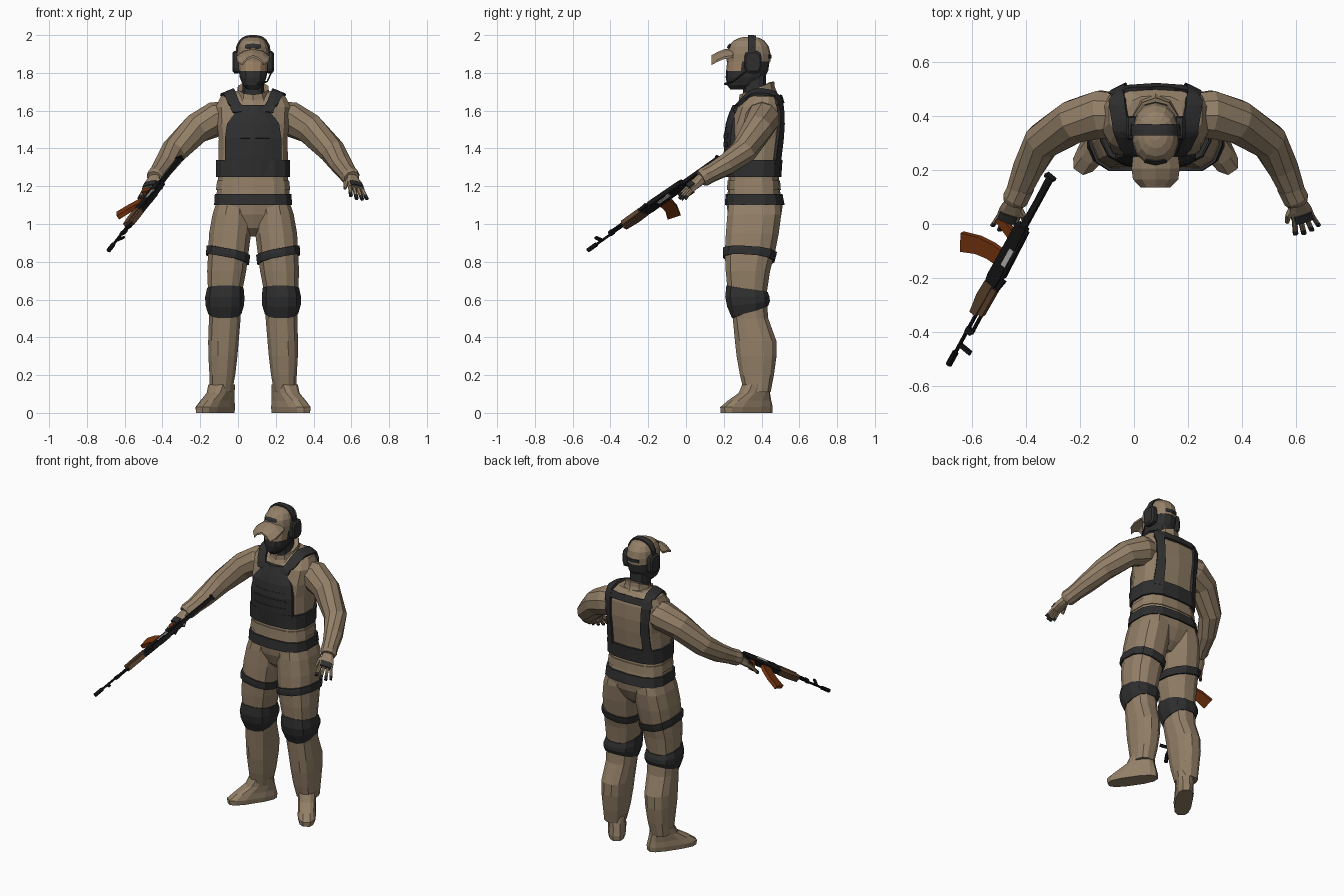
import bpy, bmesh
from math import cos, sin, pi
from mathutils import Vector as V
from mathutils.bvhtree import BVHTree

if "Cube" in bpy.data.objects:
    bpy.data.objects.remove(bpy.data.objects["Cube"])
CX = 0.08  # body centre line


def mat(name, *c):
    m = bpy.data.materials.new(name)
    m.use_nodes = True
    m.diffuse_color = (*c, 1)
    m.node_tree.nodes["Principled BSDF"].inputs["Base Color"].default_value = (*c, 1)
    return m


TAN = mat("tan cloth", .29, .213, .136)
DARK = mat("dark webbing", .028, .028, .028)
SKIN = mat("skin", .33, .22, .13)
BLACK = mat("gun black", .008, .008, .008)
WOOD = mat("brown wood", .12, .062, .03)
ORANGE = mat("orange brown", .19, .037, .005)
STEEL = mat("steel", .5, .5, .5)


def loft(name, rings, m, side=0):
    """Skin closed rings; side +1/-1 means x is measured out from the body centre."""
    bm = bmesh.new()
    place = lambda p: V((CX + side * p[0], p[1], p[2])) if side else V(p)
    rows = [[bm.verts.new(place(p)) for p in r] for r in rings]
    n = len(rows[0])
    for a, b in zip(rows, rows[1:]):
        for i in range(n):
            bm.faces.new((a[i], a[(i + 1) % n], b[(i + 1) % n], b[i]))
    bm.faces.new(rows[0][::-1])
    bm.faces.new(rows[-1])
    bmesh.ops.recalc_face_normals(bm, faces=bm.faces)
    me = bpy.data.meshes.new(name)
    bm.to_mesh(me)
    bm.free()
    me.materials.append(m)
    ob = bpy.data.objects.new(name, me)
    bpy.context.collection.objects.link(ob)
    return ob


def spow(c, e):
    return (1 if c > 0 else -1) * abs(c) ** (2 / e)


def ring(c, u, v, n=10, e=2):
    t = [2 * pi * (i + .5) / n for i in range(n)]
    return [V(c) + V(u) * spow(cos(a), e) + V(v) * spow(sin(a), e) for a in t]


def section(table, z):
    """Interpolate z, centre x, half width, front y, back y."""
    z = min(max(z, table[0][0]), table[-1][0])
    for a, b in zip(table, table[1:]):
        if z <= b[0]:
            k = (z - a[0]) / (b[0] - a[0])
            return [p + (q - p) * k for p, q in zip(a, b)]


def hoop(row, n=12, e=2.5):
    z, cx, rx, y0, y1 = row
    return ring((cx, (y0 + y1) / 2, z), (rx, 0, 0), (0, (y1 - y0) / 2, 0), n, e)


def band(name, table, front, back, off, mid, side=1, tilt=0, n=12, e=2.5, m=DARK):
    """Strap round a limb; front and back give its lower and upper edge."""
    rings = []
    for k, o in ((0, -.01), (0, off), (.35, mid), (.65, mid), (1, off), (1, -.01)):
        pts = []
        for i in range(n):
            a = 2 * pi * (i + .5) / n
            f = (sin(a) + 1) / 2
            lo = front[0] + (back[0] - front[0]) * f
            hi = front[1] + (back[1] - front[1]) * f
            z = lo + (hi - lo) * k + tilt * cos(a)
            _, cx, rx, y0, y1 = section(table, z)
            pts.append((cx + (rx + o) * spow(cos(a), e),
                        (y0 + y1) / 2 + ((y1 - y0) / 2 + o) * spow(sin(a), e), z))
        rings.append(pts)
    return loft(name, rings, m, side)


def ribbon(name, target, path, across, off, side=1):
    """Flat strap laid on the surface of the target."""
    me = target.data
    tree = BVHTree.FromPolygons([v.co for v in me.vertices], [p.vertices for p in me.polygons])
    pts = [V(path[0])]
    for a, b in zip(path, path[1:]):
        pts += [V(a).lerp(V(b), k / 4) for k in (1, 2, 3, 4)]
    rings = []
    for p in pts:
        p = V((CX + side * p.x, p.y, p.z))
        hits = [tree.find_nearest(p + V(across) * k)[:2] for k in (-1, 0, 1)]
        rings.append([q + nr * off for q, nr in hits] + [q - nr * .006 for q, nr in hits[::-1]])
    return loft(name, rings, DARK)


# Torso, collar and neck
TORSO = [(.935, 0, .08, .3, .42), (.98, 0, .16, .25, .47), (1.05, 0, .195, .222, .505),
         (1.1, 0, .2, .215, .512), (1.18, 0, .195, .222, .497), (1.24, 0, .188, .225, .492),
         (1.33, 0, .188, .222, .498), (1.45, 0, .185, .222, .513), (1.53, 0, .195, .232, .518),
         (1.62, 0, .2, .265, .513), (1.675, 0, .175, .315, .497), (1.705, 0, .1, .34, .475)]
torso = loft("torso", [hoop(r, 14, 2.9) for r in TORSO], TAN, 1)
loft("collar", [ring((0, .375, z), (r, 0, 0), (0, r * 1.08, .035), 10)
                for z, r in ((1.66, .1), (1.69, .088), (1.72, .085), (1.715, .06))], TAN, 1)
loft("neck", [hoop((z, 0, .058, .3, .425)) for z in (1.66, 1.79)], DARK, 1)
for name, lo, hi, off, m in (("shirt_hem", 1.18, 1.23, .005, TAN), ("belt", 1.1, 1.16, .01, DARK),
                             ("vest_waistband", 1.25, 1.34, .012, DARK)):
    band(name, TORSO, (lo, hi), (lo, hi), off, off, n=14, e=2.9, m=m)

# Vest
PLATE = [(1.25, .145, .212), (1.35, .15, .203), (1.45, .15, .2), (1.53, .138, .21),
         (1.58, .105, .225), (1.63, .078, .247)]
plate_rings = []
for z, w, y in PLATE:
    cols = [k / 3 for k in range(-3, 4)]
    plate_rings.append([(w * k, y + .035 * k * k, z) for k in cols]
                       + [(w * k, y + .035 + .035 * k * k, z) for k in cols[::-1]])
plate = loft("vest_front_plate", plate_rings, DARK, 1)
for z in (1.37, 1.42, 1.47):
    ribbon("vest_webbing_row", plate, [(-.12, .2, z), (0, .18, z), (.12, .2, z)], (0, 0, .014), .003)
for s in (1, -1):
    ribbon("vest_shoulder_strap", torso,
           [(.075, .23, 1.6), (.11, .27, 1.66), (.14, .36, 1.73), (.155, .47, 1.72),
            (.155, .55, 1.62), (.155, .56, 1.5), (.16, .55, 1.4), (.16, .53, 1.31)],
           (.034, 0, 0), .015, side=s)
ribbon("vest_back_bar", torso, [(-.14, .53, 1.665), (0, .53, 1.665), (.14, .53, 1.665)],
       (0, 0, .022), .014)

# Legs, arms and hands
LEG = [(.11, .17, .06, .305, .45), (.2, .163, .07, .283, .468), (.3, .16, .079, .265, .482),
       (.38, .157, .083, .256, .482), (.5, .15, .086, .245, .438), (.62, .15, .09, .22, .428),
       (.75, .14, .106, .207, .448), (.85, .131, .11, .202, .475), (.95, .122, .114, .207, .495),
       (1.05, .11, .108, .215, .508), (1.12, .1, .095, .225, .5)]
ARM = [(.13, .4, 1.565, .085), (.2, .405, 1.555, .093), (.3, .38, 1.505, .083), (.42, .305, 1.385, .07),
       (.47, .21, 1.312, .059), (.515, .1, 1.25, .045)]


def tube(name, path, m, side=0, n=10):
    """Tapering tube through x, y, z, radius points."""
    rings = []
    for i, p in enumerate(path):
        t = V(path[min(i + 1, len(path) - 1)][:3]) - V(path[max(i - 1, 0)][:3])
        u = t.cross(V((0, 0, 1))).normalized()
        rings.append(ring(p[:3], u * p[3], u.cross(t).normalized() * p[3], n))
    return loft(name, rings, m, side)


toe = V((.56, -.83, 0))
toe_side = V((.83, .56, 0))
for s in (1, -1):
    loft("leg", [hoop(r) for r in LEG], TAN, s)
    band("thigh_strap", LEG, (.825, .87), (.8, .845), .01, .011, s, .026)
    band("knee_pad", LEG, (.5, .675), (.565, .64), .004, .017, s)
    loft("boot", [ring(V((.2, .32, z)) - toe * b, toe * l, toe_side * w, 12, 2.8) for z, b, l, w in
                  ((0, 0, .155, .052), (.03, 0, .157, .056), (.065, .02, .128, .053),
                   (.105, .05, .088, .055), (.15, .06, .072, .06))], TAN, s)
    tube("arm", ARM, TAN, s)
    tube("cuff", [(.495, .14, 1.274, .05), (.517, .095, 1.249, .05), (.522, .08, 1.241, .042)], TAN, s)
    spread = V((.88, .3, -.2)).normalized()
    along = V((.045, -.12, -.1)).normalized()
    up = spread.cross(along).normalized()
    up = up if up.z > 0 else -up
    wrist = V((.522, .085, 1.242))
    loft("palm", [ring(wrist + along * l, spread * w, up * h, 8, 3) for l, w, h in
                  ((0, .032, .026), (.04, .044, .022), (.09, .045, .018))], TAN, s)
    loft("knuckle_guard", [ring(wrist + along * l + up * .016, spread * .036, up * .01, 8, 3)
                           for l in (.055, .09)], DARK, s)
    for k in range(4):
        base = wrist + along * .085 + spread * (k - 1.5) * .023
        way = along + spread * (k - 1.5) * .12 - up * .15
        reach = (.068, .08, .076, .063)[k]
        for part, a, b, m in (("finger", 0, .7, TAN), ("fingertip", .7, 1, DARK)):
            loft(part, [ring(base + way * reach * t, spread * .0105, up * .0105, 6)
                        for t in (a, b)], m, s)
    tip = wrist + along * .09 - spread * .06 - up * .015
    tube("thumb", [(*(wrist + along * .02 - spread * .02), .016),
                   (*(wrist + along * .05 - spread * .048), .013), (*tip, .009)], TAN, s, 6)

# Head with face mask
HEAD = [(1.712, 0, .03, .235, .33), (1.735, 0, .055, .218, .38), (1.775, 0, .072, .21, .415),
        (1.81, 0, .077, .212, .435), (1.86, 0, .08, .218, .442), (1.9, 0, .08, .225, .44)]
head = loft("head", [hoop(r, 14) for r in HEAD], DARK, 1)
head.data.materials.append(SKIN)
for p in head.data.polygons:
    if 1.81 < p.center.z < 1.86 and p.center.y < .3:
        p.material_index = 1

# Cap with brim, patch and rear strap
cap = loft("cap", [hoop(r, 14, 2.2) for r in
                   ((1.86, 0, .086, .214, .446), (1.9, 0, .087, .214, .448), (1.94, 0, .082, .224, .438),
                    (1.97, 0, .066, .25, .415), (1.985, 0, .045, .28, .39), (1.991, 0, .02, .31, .36))], TAN, 1)
brim = []
for y, z, w in ((.25, 1.932, .084), (.205, 1.926, .089), (.165, 1.91, .084), (.135, 1.893, .055)):
    cols = (-1, -.6, 0, .6, 1)
    brim.append([(w * k, y, z - .04 * k * k) for k in cols]
                + [(w * k, y, z - .012 - .04 * k * k) for k in cols[::-1]])
loft("cap_brim", brim, TAN, 1)
ribbon("cap_patch", cap, [(-.055, .19, 1.965), (0, .19, 1.965), (.055, .19, 1.965)], (0, 0, .026), .005)
ribbon("cap_rear_strap", cap, [(-.05, .46, 1.885), (0, .47, 1.885), (.05, .46, 1.885)], (0, 0, .01), .005)

# Headset
ribbon("headset_band", cap, [(-.11, .35, 1.88), (-.1, .35, 1.95), (-.06, .35, 2.0), (0, .35, 2.02),
                             (.06, .35, 2.0), (.1, .35, 1.95), (.11, .35, 1.88)], (0, .022, 0), .009)
for s in (1, -1):
    loft("ear_cup", [ring((x, .355, 1.857), (0, .046 * k, 0), (0, 0, .06 * k), 12, 4)
                     for x, k in ((.07, .9), (.078, 1), (.1, 1), (.11, .8))], DARK, s)
tube("microphone_boom", [(.1, .32, 1.81, .004), (.075, .25, 1.755, .004), (.04, .21, 1.742, .007),
                         (.025, .208, 1.742, .007)], DARK, 1, 6)

# Rifle: measured along its length, downward and sideways
O = V((-.305, .175, 1.35))
fwd = (V((-.685, -.52, .86)) - O).normalized()
down = V((-.735, .61, -.3))
down = (down - fwd * down.dot(fwd)).normalized()
wide = fwd.cross(down)


def G(a, b, c=0):
    return O + fwd * a + down * b + wide * c


def gun_box(name, m, w, *stations):
    loft(name, [[G(a, b0, -w), G(a, b0, w), G(a, b1, w), G(a, b1, -w)] for a, b0, b1 in stations], m)


def gun_rod(name, m, b, *stations):
    loft(name, [ring(G(a, b), down * r, wide * r, 8) for a, r in stations], m)


gun_box("stock", BLACK, .01, (0.01, -.01, .014), (.12, -.01, .012), (.26, -.01, .014))
gun_box("butt_plate", BLACK, .014, (0, -.016, .024), (.012, -.016, .022))
gun_box("receiver", BLACK, .017, (.25, -.016, .03), (.5, -.02, .032), (.54, -.015, .026))
gun_box("receiver_cover", BLACK, .013, (.26, -.025, -.01), (.48, -.03, -.01))
gun_box("bolt", STEEL, .02, (.35, -.018, .002), (.43, -.018, .002))
gun_box("rear_sight", BLACK, .009, (.49, -.04, -.02), (.55, -.03, -.02))
gun_box("handguard", WOOD, .019, (.53, -.008, .028), (.6, -.008, .031), (.68, -.006, .022))
gun_box("gas_tube_cover", WOOD, .013, (.54, -.03, -.008), (.67, -.028, -.008))
gun_rod("gas_tube", BLACK, -.02, (.66, .007), (.76, .007))
gun_rod("barrel", BLACK, 0, (.5, .007), (.87, .007), (.87, .012), (.931, .012))
gun_box("front_sight", BLACK, .005, (.822, -.055, 0), (.84, -.055, 0))
gun_box("gas_block", BLACK, .008, (.745, -.027, .007), (.77, -.02, .007))
loft("pistol_grip", [[G(a + x, b, c) for x, c in ((-.018, -.012), (.018, -.012), (.018, .012), (-.018, .012))]
                     for a, b in ((.31, .025), (.285, .11))], ORANGE)
loft("magazine", [[G(a + x, b - x * k, c) for x, c in ((-.032, -.012), (.032, -.012), (.032, .012), (-.032, .012))]
                  for a, b, k in ((.42, .02, 0), (.424, .07, .15), (.44, .125, .35), (.475, .187, .55))], ORANGE)
